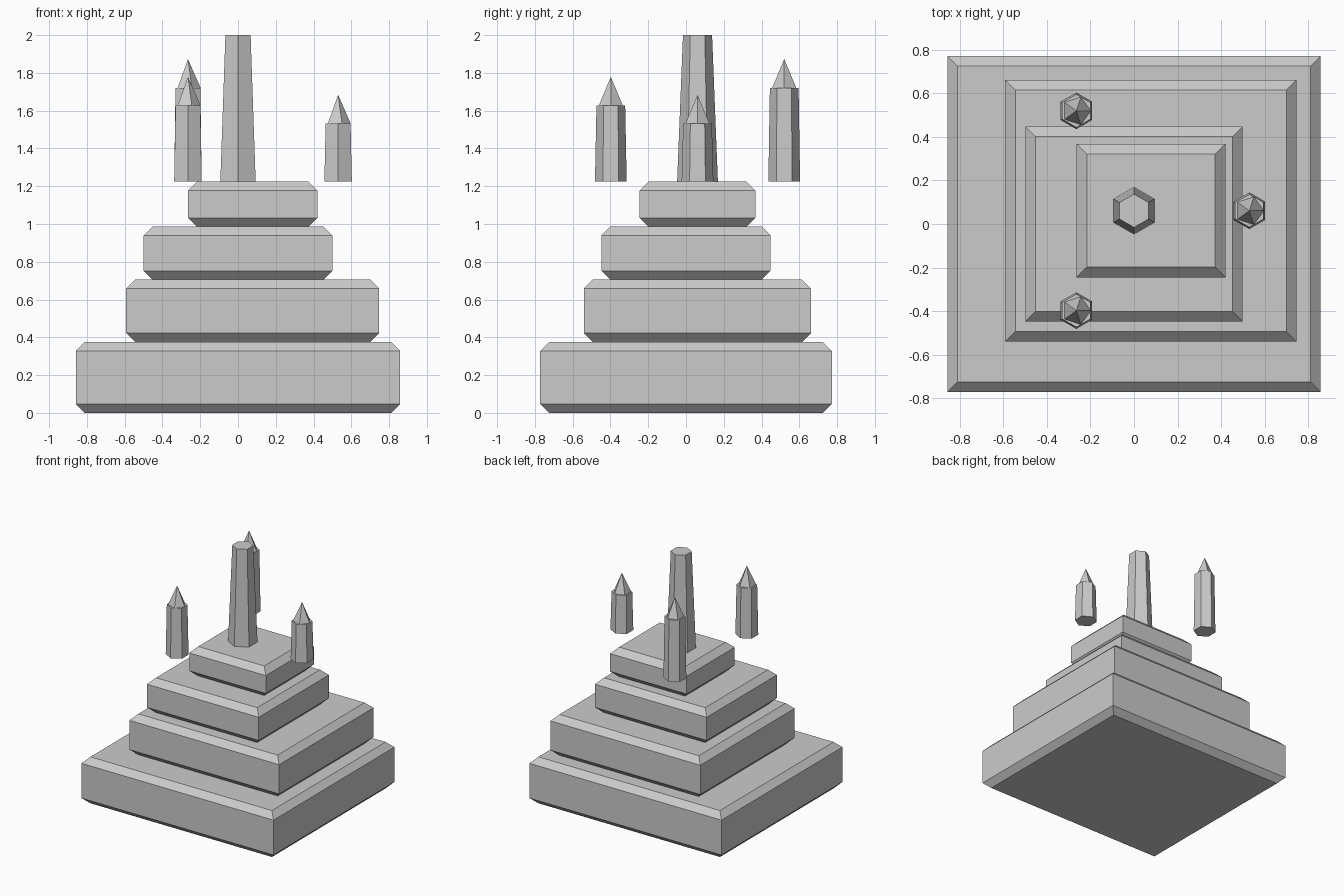
import bpy, bmesh
from math import pi, sin, cos

if "Cube" in bpy.data.objects:
    bpy.data.objects.remove(bpy.data.objects["Cube"])

CX, CY = 0.0, 0.061      # column axis
TOP = 1.224              # top of the upper tier


def loft(name, rings, sections=None):
    """Skin a stack of equal-count rings; cap both ends."""
    bm = bmesh.new()
    rows = [[bm.verts.new(p) for p in ring] for ring in rings]
    n = len(rows[0])
    for a, b in zip(rows, rows[1:]):
        for i in range(n):
            j = (i + 1) % n
            bm.faces.new((a[i], a[j], b[j], b[i]))
    bm.faces.new(rows[0][::-1])
    bm.faces.new(rows[-1])
    me = bpy.data.meshes.new(name)
    bm.to_mesh(me)
    bm.free()
    ob = bpy.data.objects.new(name, me)
    bpy.context.collection.objects.link(ob)
    return ob


def tier(name, x0, x1, y0, y1, z0, z1, c=0.047):
    def ring(z, d):
        return [(x0 + d, y0 + d, z), (x1 - d, y0 + d, z),
                (x1 - d, y1 - d, z), (x0 + d, y1 - d, z)]
    loft(name, [ring(z0, c), ring(z0 + c, 0), ring(z1 - c, 0), ring(z1, c)])


def prism(name, x, y, z0, z1, r0, r1):
    def ring(z, r):
        return [(x + r * sin(i * pi / 3), y - r * cos(i * pi / 3), z) for i in range(6)]
    loft(name, [ring(z0, r0), ring(z1, r1)])


# Stepped base with chamfered top and bottom edges
tier("base_tier", -0.858, 0.858, -0.772, 0.772, 0, 0.375)
tier("second_tier", -0.592, 0.747, -0.541, 0.662, 0.375, 0.705)
tier("third_tier", -0.499, 0.499, -0.448, 0.448, 0.705, 0.986)
tier("top_tier", -0.264, 0.42, -0.245, 0.368, 0.986, TOP)

# Central tapered column
prism("column", CX, CY, TOP, 2.0, 0.108, 0.077)

# Floating crystals: six-sided shaft with five-sided tip
for k, h in enumerate((0.308, 0.497, 0.403)):
    a = k * 2 * pi / 3
    x, y = CX + 0.53 * cos(a), CY + 0.53 * sin(a)
    prism(f"crystal_shaft_{k + 1}", x, y, TOP, TOP + h, 0.084, 0.076)
    bpy.ops.mesh.primitive_cone_add(vertices=5, radius1=0.067, depth=0.152,
                                    location=(x, y, TOP + h + 0.076),
                                    rotation=(0, 0, -pi / 2))
    bpy.context.object.name = f"crystal_tip_{k + 1}"
